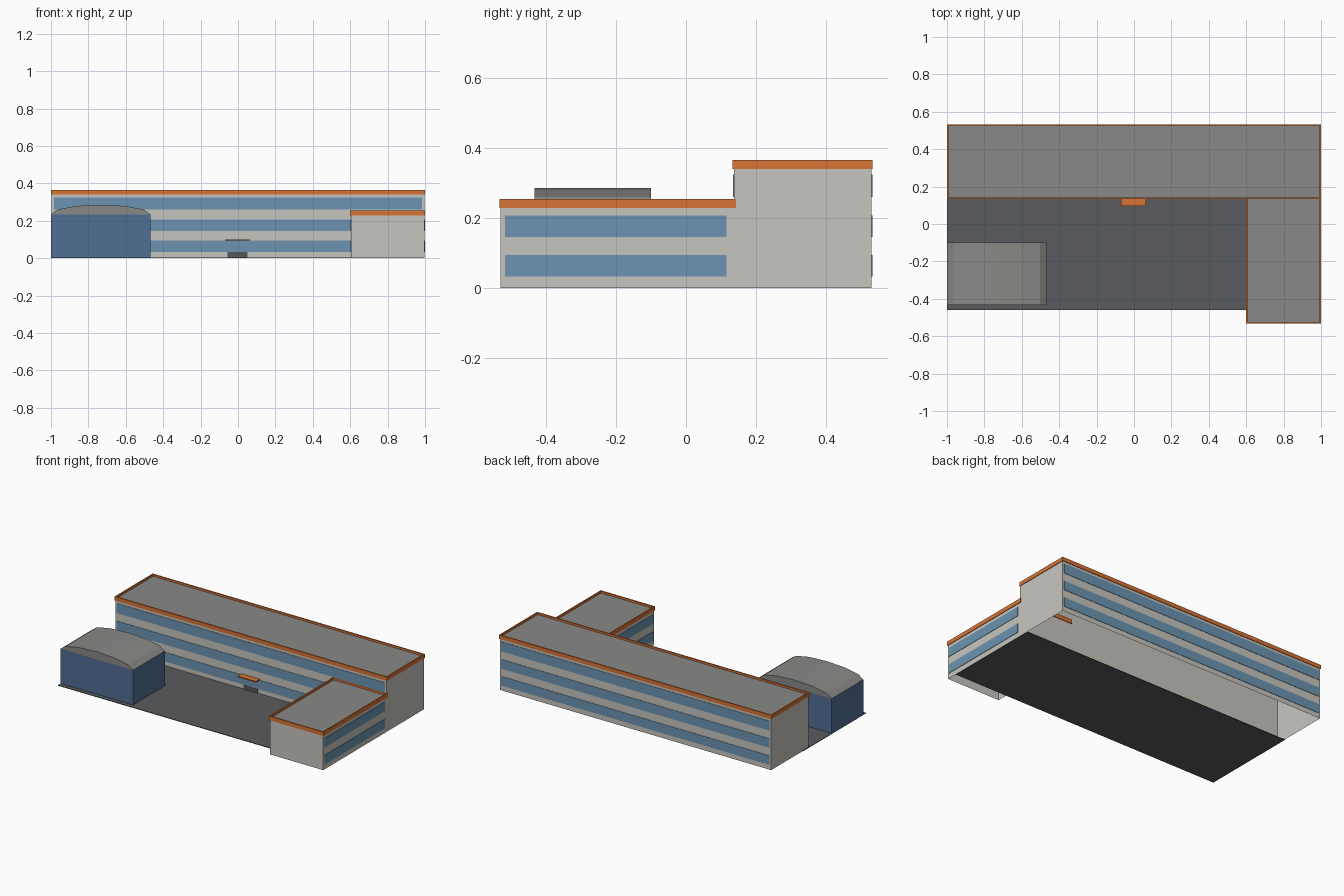
import bpy, bmesh, math

if "Cube" in bpy.data.objects:
    bpy.data.objects.remove(bpy.data.objects["Cube"])


def srgb(r, g, b):
    f = lambda c: c / 12.92 if c <= 0.04045 else ((c + 0.055) / 1.055) ** 2.4
    return (f(r / 255), f(g / 255), f(b / 255), 1)


def mat(name, *rgb):
    m = bpy.data.materials.new(name)
    m.diffuse_color = srgb(*rgb)
    m.use_nodes = True
    m.node_tree.nodes["Principled BSDF"].inputs["Base Color"].default_value = m.diffuse_color
    return m


WALL = mat("pale_wall", 199, 197, 190)
GLASS = mat("window_blue", 108, 148, 178)
ORANGE = mat("orange_trim", 216, 115, 53)
ROOF = mat("roof_grey", 137, 137, 134)
PAVING = mat("dark_paving", 88, 91, 94)
HALL = mat("hall_blue", 80, 110, 146)
DOOR = mat("door_grey", 84, 86, 88)


def finish(name, bm, mats):
    bmesh.ops.recalc_face_normals(bm, faces=bm.faces)
    me = bpy.data.meshes.new(name)
    bm.to_mesh(me)
    bm.free()
    for m in mats:
        me.materials.append(m)
    ob = bpy.data.objects.new(name, me)
    bpy.context.collection.objects.link(ob)
    return ob


def box_bm(x, y, z):
    bm = bmesh.new()
    bmesh.ops.create_cube(bm, size=1)
    for v in bm.verts:
        v.co = [(r[0] + r[1]) / 2 + c * (r[1] - r[0]) for r, c in zip((x, y, z), v.co)]
    bm.normal_update()
    return bm


def box(name, x, y, z, m, open_bottom=False):
    bm = box_bm(x, y, z)
    if open_bottom:
        bmesh.ops.delete(bm, geom=[f for f in bm.faces if f.normal.z < -0.5], context='FACES')
    return finish(name, bm, [m])


def parapet(name, x, y, z0, z1):
    # tray-shaped cap: orange rim with a sunken grey roof
    bm = box_bm(x, y, (z0, z1))
    top = next(f for f in bm.faces if f.normal.z > 0.5)
    bmesh.ops.inset_individual(bm, faces=[top], thickness=0.012)
    low = bmesh.ops.extrude_discrete_faces(bm, faces=[top])["faces"][0]
    rim = list(low.verts)
    bm.free()
    bm = box_bm(x, y, (z0, z1))
    top = next(f for f in bm.faces if f.normal.z > 0.5)
    bmesh.ops.inset_individual(bm, faces=[top], thickness=0.012)
    res = bmesh.ops.extrude_face_region(bm, geom=[top])
    floor = next(g for g in res["geom"] if isinstance(g, bmesh.types.BMFace))
    for v in floor.verts:
        v.co.z = z0 + (z1 - z0) * 0.5
    floor.material_index = 1
    if top.is_valid:
        bmesh.ops.delete(bm, geom=[top], context='FACES_ONLY')
    return finish(name, bm, [ORANGE, ROOF])


E = 0.004    # walls sit this far inside the trim
P = 0.003    # window plate thickness
G = 0.0005   # gap so plates do not share the wall plane
FLOORS = [(0.033, 0.094), (0.146, 0.207), (0.260, 0.324)]

# Main long block
YF, YB = 0.133 + E, 0.533 - E
box("main_block", (-1 + E, 1 - E), (YF, YB), (0, 0.345), WALL, True)
parapet("main_parapet", (-1, 1), (0.133, 0.533), 0.340, 0.366)
for i, z in enumerate(FLOORS):
    box(f"front_window_band_{i}", (-0.985, 0.985), (YF - P, YF - G), z, GLASS)
    box(f"back_window_band_{i}", (-0.985, 0.985), (YB + G, YB + P), z, GLASS)

# Lower side wing
box("side_wing", (0.6 + E, 1 - E), (-0.533 + E, 0.139), (0, 0.233), WALL, True)
parapet("wing_parapet", (0.6, 1), (-0.533, 0.143), 0.228, 0.255)
for i, z in enumerate(FLOORS[:2]):
    box(f"wing_right_window_{i}", (1 - E + G, 1 - E + P), (-0.517, 0.116), z, GLASS)
    box(f"wing_left_window_{i}", (0.6 + E - P, 0.6 + E - G), (-0.517, 0.116), z, GLASS)

# Entrance
box("entrance_door", (-0.055, 0.05), (YF - P, YF - G), (0.004, 0.0325), DOOR)
box("entrance_canopy", (-0.07, 0.065), (0.095, YF - G), (0.094, 0.101), ORANGE)

# Paved yard
box("yard", (-1, 0.995), (-0.46, 0.2), (0, 0.004), PAVING)

# Hall with a low vaulted roof
HX, HY, HZ = (-1, -0.468), (-0.432, -0.1), 0.235
box("hall", HX, HY, (0.002, HZ), HALL)
bm = bmesh.new()
cx, r = sum(HX) / 2, (HX[1] - HX[0]) / 2
arc = [bm.verts.new((cx + r * math.cos(math.pi * k / 6), HY[0],
                     HZ + 0.051 * math.sin(math.pi * k / 6))) for k in range(7)]
cap = bm.faces.new(arc)
res = bmesh.ops.extrude_face_region(bm, geom=[cap])
for g in res["geom"]:
    if isinstance(g, bmesh.types.BMVert):
        g.co.y = HY[1]
if not any(f.calc_center_median().y < HY[0] + 1e-4 for f in bm.faces):
    bm.faces.new(arc)
finish("hall_vault", bm, [ROOF])
